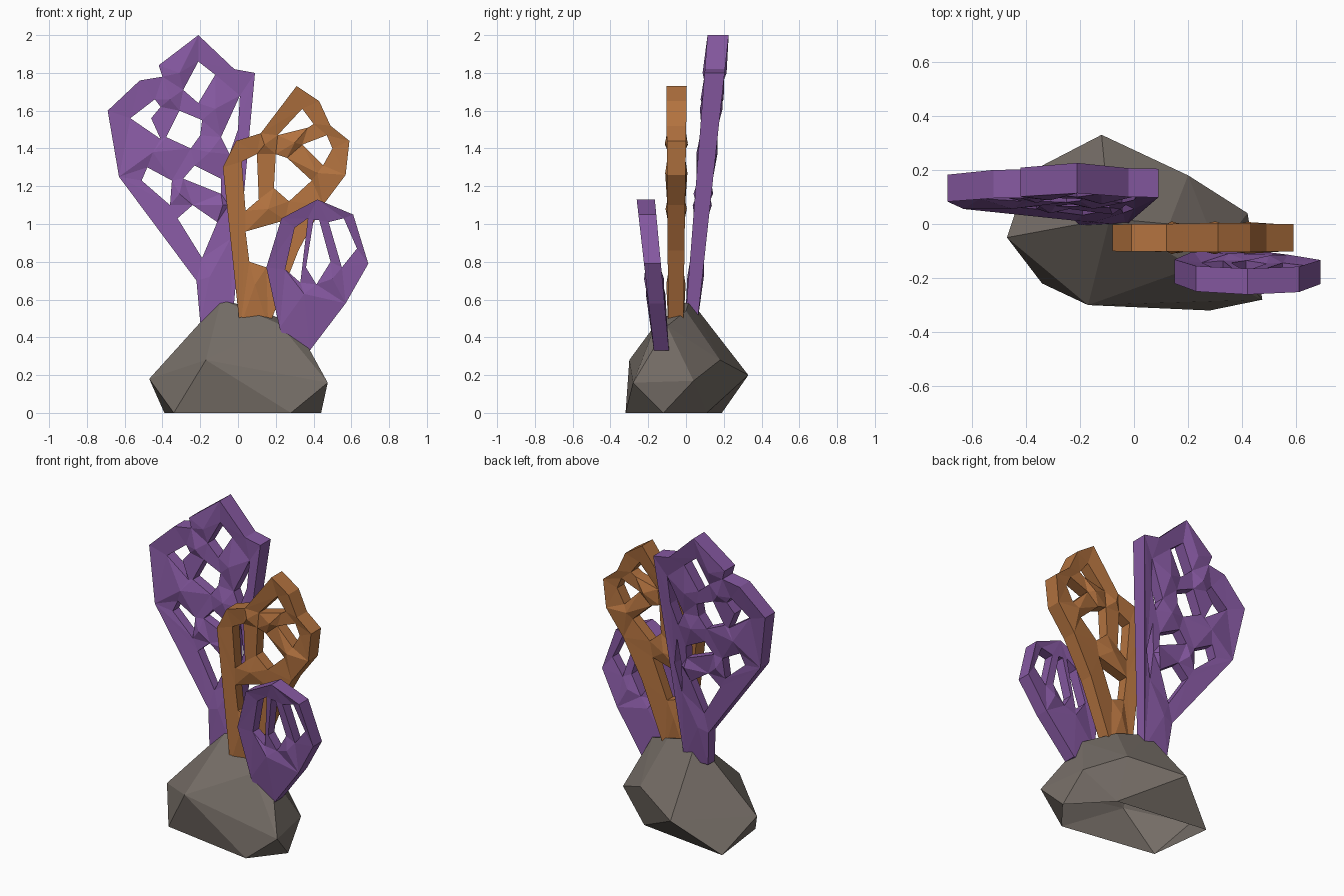
import bpy, bmesh
from mathutils import Vector
from mathutils.geometry import delaunay_2d_cdt

if "Cube" in bpy.data.objects:
    bpy.data.objects.remove(bpy.data.objects["Cube"])


def material(name, rgb):
    m = bpy.data.materials.new(name)
    m.diffuse_color = (*rgb, 1)
    m.use_nodes = True
    m.node_tree.nodes["Principled BSDF"].inputs["Base Color"].default_value = m.diffuse_color
    return m


def finish(bm, name, mat):
    me = bpy.data.meshes.new(name)
    bm.to_mesh(me)
    bm.free()
    me.materials.append(mat)
    ob = bpy.data.objects.new(name, me)
    bpy.context.collection.objects.link(ob)


def inside(p, loop):
    hit = False
    for (ax, az), (bx, bz) in zip(loop, loop[1:] + loop[:1]):
        if (az > p.y) != (bz > p.y) and p.x < ax + (p.y - az) * (bx - ax) / (bz - az):
            hit = not hit
    return hit


def fan(name, mat, outline, holes, knots, low, high):
    """Pierced slab; knots = raised strut crossings;
    low/high = (z, centre y, half thickness) at root and tip."""
    loops = [outline] + holes
    pts, edges, swell = [], [], []
    for k, loop in enumerate(loops):
        s, n = len(pts), len(loop)
        pts += [Vector(p) for p in loop]
        edges += [(s + i, s + (i + 1) % n) for i in range(n)]
        swell += [0.72 if k else 1.0] * n      # thinner around the holes
    pts += [Vector(p) for p in knots]
    swell += [1.2] * len(knots)
    vs, es, tris, ov, oe, of = delaunay_2d_cdt(pts, edges, [], 0, 1e-5)
    tris = [t for t in tris
            if inside(sum((vs[i] for i in t), Vector((0, 0))) / 3, outline)
            and not any(inside(sum((vs[i] for i in t), Vector((0, 0))) / 3, h) for h in holes)]
    bm = bmesh.new()
    sides = []
    for s in (-1, 1):
        side = []
        for v, orig in zip(vs, ov):
            t = (v.y - low[0]) / (high[0] - low[0])
            half = (low[2] + t * (high[2] - low[2])) * (swell[orig[0]] if orig else 1)
            side.append(bm.verts.new((v.x, low[1] + t * (high[1] - low[1]) + s * half, v.y)))
        sides.append(side)
        for t in tris:
            bm.faces.new([side[i] for i in t])
    # Walls along the boundary edges
    count = {}
    for t in tris:
        for a, b in zip(t, t[1:] + t[:1]):
            key = tuple(sorted((a, b)))
            count[key] = count.get(key, 0) + 1
    for (a, b), c in count.items():
        if c == 1:
            bm.faces.new((sides[0][a], sides[0][b], sides[1][b], sides[1][a]))
    bmesh.ops.recalc_face_normals(bm, faces=bm.faces[:])
    finish(bm, name, mat)


purple = material("purple", (0.24, 0.10, 0.36))
orange = material("orange", (0.45, 0.17, 0.05))
stone = material("stone", (0.18, 0.155, 0.135))

# Rock base, open underneath
rock = [(-.47, -.05, .18), (-.34, -.22, 0), (-.39, .19, 0), (-.17, -.30, .28),
        (.11, -.29, .19), (.28, -.32, 0), (.475, -.28, .16), (.44, -.12, 0),
        (.42, .04, .17), (.20, .18, .28), (-.12, .33, .20),
        (.22, .11, 0), (-.09, .02, .60), (.13, 0, .54), (.31, -.10, .46),
        (.22, -.16, .47)]
bm = bmesh.new()
for p in rock:
    bm.verts.new(p)
bmesh.ops.convex_hull(bm, input=bm.verts[:])
bmesh.ops.recalc_face_normals(bm, faces=bm.faces[:])
loose = [v for v in bm.verts if not v.link_faces]
bmesh.ops.delete(bm, geom=loose, context='VERTS')
under = [f for f in bm.faces if all(v.co.z < .001 for v in f.verts)]
bmesh.ops.delete(bm, geom=under, context='FACES')
finish(bm, "rock", stone)

# Tall fan at the back left
fan("tall_fan", purple,
    [(-.20, .48), (-.22, .70), (-.63, 1.25), (-.69, 1.60), (-.52, 1.76), (-.40, 1.78),
     (-.42, 1.84), (-.21, 2.0), (-.02, 1.82), (.09, 1.80), (-.03, .48)],
    [[(-.21, 1.86), (-.12, 1.79), (-.21, 1.64), (-.29, 1.71)],
     [(-.57, 1.56), (-.44, 1.66), (-.41, 1.62), (-.46, 1.56), (-.41, 1.45)],
     [(-.31, 1.60), (-.19, 1.55), (-.20, 1.47), (-.25, 1.40), (-.38, 1.46)],
     [(.01, 1.68), (0, 1.50), (-.045, 1.37), (-.09, 1.46)],
     [(-.48, 1.30), (-.35, 1.23), (-.36, 1.10), (-.51, 1.23)],
     [(-.29, 1.24), (-.23, 1.31), (-.09, 1.24), (-.09, 1.16)],
     [(-.32, 1.03), (-.24, 1.10), (-.11, 1.01), (-.19, .82)],
     [(-.05, 1.10), (-.03, 1.28), (0, 1.10), (-.04, .92)]],
    [(-.36, 1.66), (-.12, 1.61), (-.45, 1.38), (-.15, 1.38), (-.31, 1.16),
     (-.08, 1.10), (-.31, 1.80), (-.15, .72)],
    (.5, .03, .033), (2.0, .17, .056))

# Middle fan
fan("middle_fan", orange,
    [(.01, .45), (-.08, 1.30), (-.01, 1.44), (.12, 1.48), (.31, 1.73), (.43, 1.65),
     (.49, 1.52), (.59, 1.44), (.57, 1.26), (.45, 1.10), (.32, .86), (.16, .45)],
    [[(.21, 1.47), (.34, 1.61), (.40, 1.53), (.37, 1.51)],
     [(.02, 1.33), (.10, 1.37), (.11, 1.13), (.04, 1.07)],
     [(.20, 1.37), (.26, 1.35), (.39, 1.23), (.27, 1.12), (.19, 1.19)],
     [(.34, 1.42), (.47, 1.47), (.50, 1.40), (.45, 1.31)],
     [(.04, .96), (.25, 1.02), (.15, .77), (.06, .80)]],
    [(.14, 1.42), (.42, 1.27), (.16, 1.08), (.30, 1.43), (.09, .68)],
    (.45, -.054, .04), (1.73, -.05, .054))

# Short fan at the front right
fan("short_fan", purple,
    [(.22, .45), (.15, .77), (.23, 1.03), (.42, 1.13), (.61, 1.05), (.69, .79),
     (.57, .58), (.38, .33), (.27, .33)],
    [[(.30, .98), (.37, 1.03), (.33, .69), (.25, .76)],
     [(.40, 1.02), (.43, 1.02), (.49, .80), (.415, .68), (.36, .77)],
     [(.48, 1.01), (.56, 1.03), (.63, .87), (.55, .77)]],
    [(.35, .63), (.50, .71)],
    (.33, -.13, .04), (1.13, -.213, .048))
